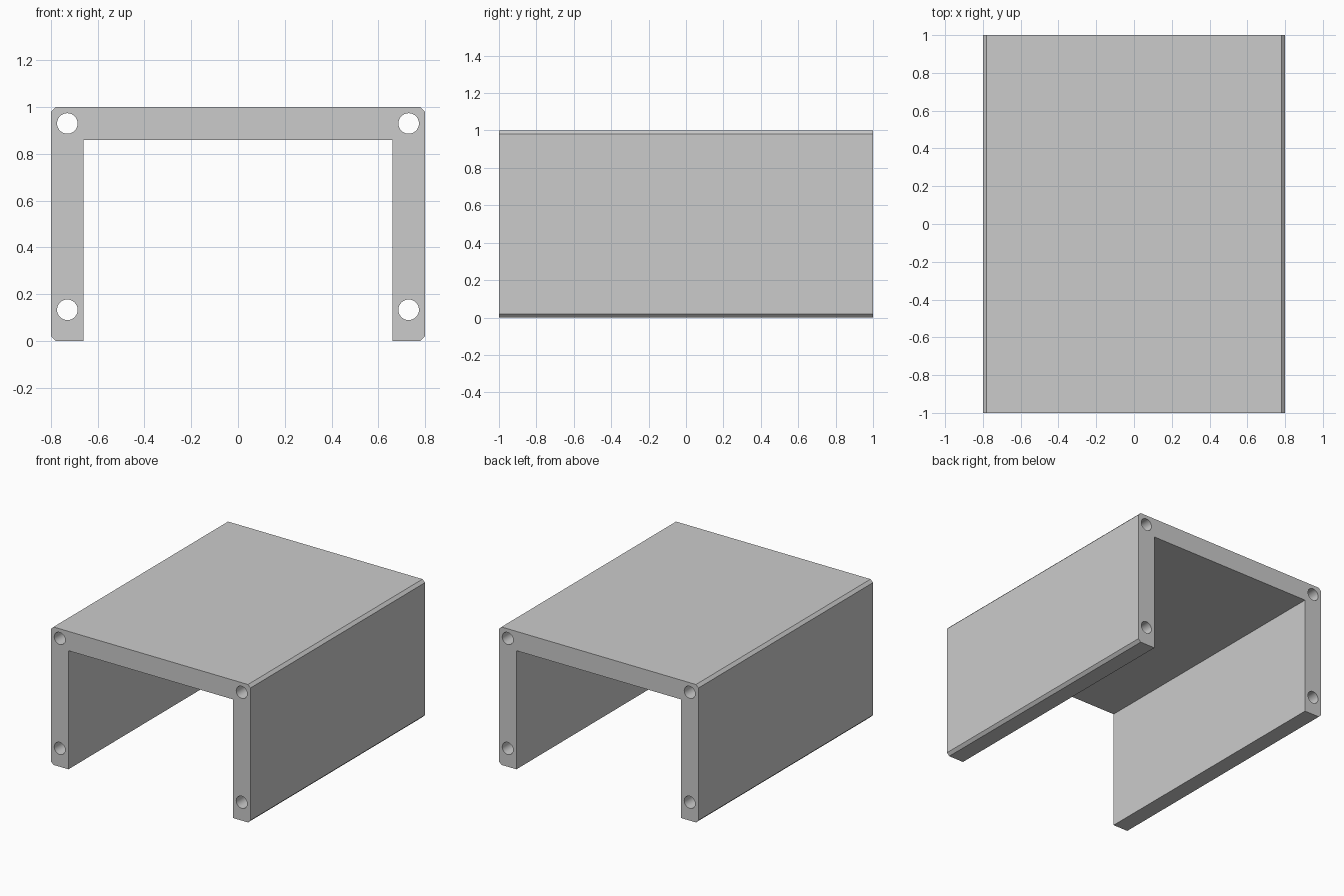
import bpy
import math

cube = bpy.data.objects.get("Cube")
if cube:
    bpy.data.objects.remove(cube, do_unlink=True)

# Main sizes
HALF_W, HEIGHT, HALF_L = 0.8, 1.0, 1.0
WALL, CHAMFER = 0.14, 0.02
HOLE_R, HOLE_X, HOLE_Z = 0.044, 0.73, (0.133, 0.93)

# Colour
grey = bpy.data.materials.new("light grey")
grey.use_nodes = True
colour = (0.6, 0.6, 0.6, 1)
grey.diffuse_color = colour
grey.node_tree.nodes["Principled BSDF"].inputs["Base Color"].default_value = colour

# Cross-section curve, filled between the outline and the bolt holes
section = bpy.data.curves.new("channel_section", "CURVE")
section.dimensions = "2D"
section.fill_mode = "BOTH"
section.extrude = HALF_L


def add_loop(points):
    spline = section.splines.new("POLY")
    spline.points.add(len(points) - 1)
    for p, (x, z) in zip(spline.points, points):
        p.co = (x, z, 0, 1)
    spline.use_cyclic_u = True
    spline.use_smooth = False


# Upside-down U outline with chamfered outer corners, mirrored about x = 0
half = [(HALF_W - WALL, HEIGHT - WALL), (HALF_W - WALL, 0),
        (HALF_W - CHAMFER, 0), (HALF_W, CHAMFER),
        (HALF_W, HEIGHT - CHAMFER), (HALF_W - CHAMFER, HEIGHT)]
add_loop(half + [(-x, z) for x, z in reversed(half)])

# Bolt holes running the full length
STEPS = 32
for side in (-1, 1):
    for z in HOLE_Z:
        angles = [2 * math.pi * i / STEPS for i in range(STEPS)]
        add_loop([(side * HOLE_X + HOLE_R * math.cos(a),
                   z + HOLE_R * math.sin(a)) for a in angles])

# Channel cover as a mesh
cover = bpy.data.objects.new("channel_cover", section)
bpy.context.collection.objects.link(cover)
cover.rotation_euler.x = math.pi / 2
bpy.ops.object.select_all(action="DESELECT")
cover.select_set(True)
bpy.context.view_layer.objects.active = cover
bpy.ops.object.convert(target="MESH")
cover = bpy.context.object
cover.name = cover.data.name = "channel_cover"
cover.data.materials.clear()
cover.data.materials.append(grey)
bpy.ops.object.transform_apply(location=False, rotation=True, scale=False)

# Join the caps to the sides and face everything outward
bpy.ops.object.mode_set(mode="EDIT")
bpy.ops.mesh.select_all(action="SELECT")
bpy.ops.mesh.remove_doubles(threshold=0.0001)
bpy.ops.mesh.normals_make_consistent(inside=False)
bpy.ops.object.mode_set(mode="OBJECT")
bpy.ops.object.shade_smooth_by_angle(angle=math.radians(30))
